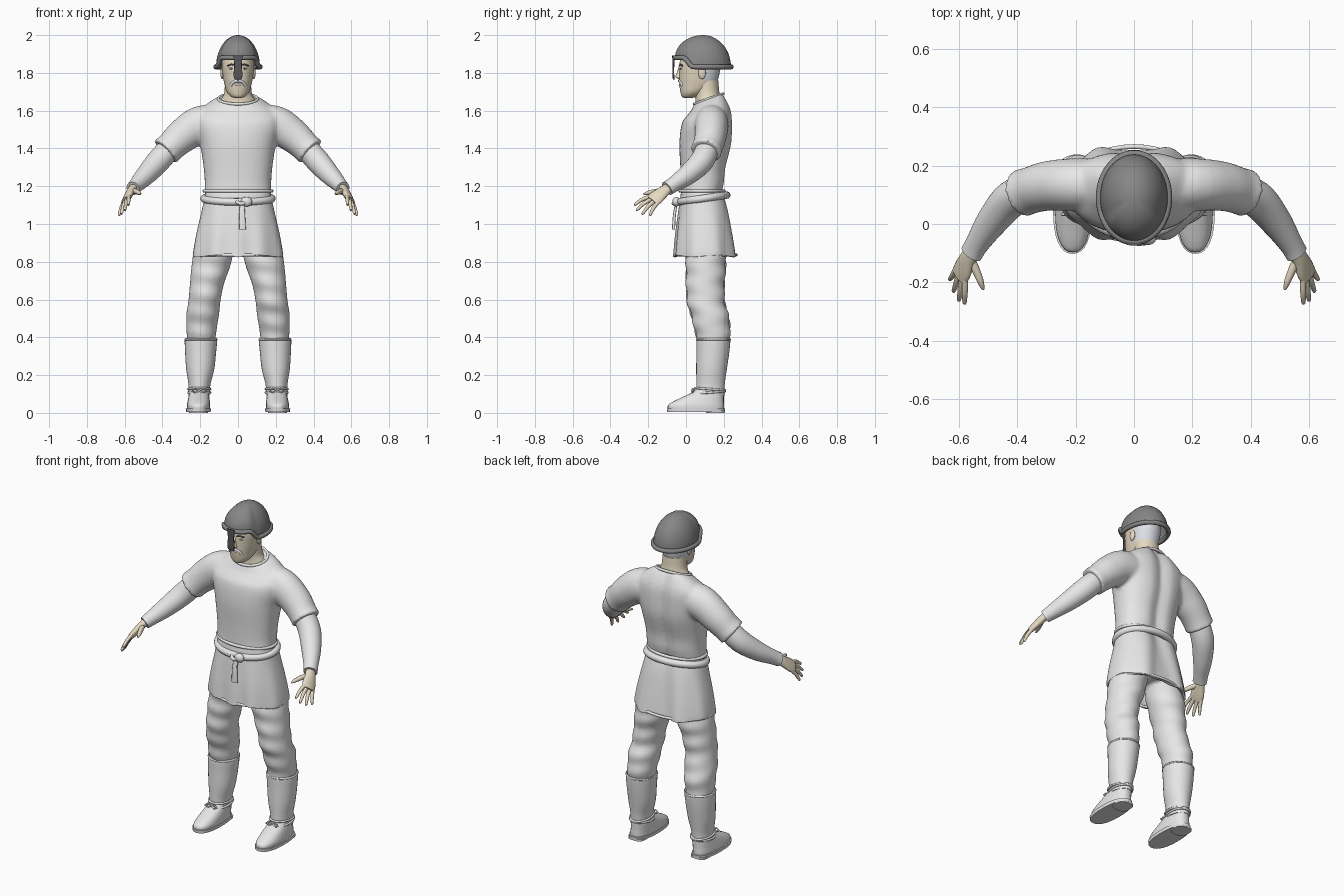
import bpy, bmesh, math
from math import sin, cos, pi, exp
from mathutils import Vector

if bpy.data.objects.get("Cube"):
    bpy.data.objects.remove(bpy.data.objects["Cube"])


def material(name, r, g, b):
    m = bpy.data.materials.new(name)
    m.use_nodes = True
    m.diffuse_color = (r, g, b, 1)
    bsdf = next(n for n in m.node_tree.nodes if n.type == 'BSDF_PRINCIPLED')
    bsdf.inputs["Base Color"].default_value = (r, g, b, 1)
    return m


CLOTH = material("pale cloth", .8, .8, .8)
SKIN = material("skin", .78, .69, .53)
STEEL = material("steel", .24, .24, .24)
DARK = material("dark steel", .1, .1, .1)
HAIR = material("grey hair", .72, .74, .8)


def add(name, bm, *mats, sharp=50):
    bmesh.ops.recalc_face_normals(bm, faces=bm.faces)
    me = bpy.data.meshes.new(name)
    bm.to_mesh(me)
    bm.free()
    for m in mats:
        me.materials.append(m)
    me.shade_smooth()
    me.set_sharp_from_angle(angle=math.radians(sharp))
    ob = bpy.data.objects.new(name, me)
    bpy.context.collection.objects.link(ob)
    return ob


def power(v, p):
    return math.copysign(abs(v) ** p, v)


def loft(rings, wide=None, n=32, steps=5, box=2.0, caps=True, side=1, bm=None):
    """Skin smoothly through rings (x, y, z, rx, ry); level, or square to the path if wide is given."""
    bm = bm or bmesh.new()
    R = [Vector(r) for r in rings]
    P = []
    for i in range(len(R) - 1):
        a, b, c, d = R[max(i - 1, 0)], R[i], R[i + 1], R[min(i + 2, len(R) - 1)]
        for k in range(steps):
            t = k / steps
            P.append(b + .5 * t * ((c - a) + t * ((2 * a - 5 * b + 4 * c - d) + t * (3 * b - a - 3 * c + d))))
    P.append(R[-1])
    loops = []
    for i, p in enumerate(P):
        u, v = Vector((1, 0, 0)), Vector((0, 1, 0))
        if wide:
            t = (P[min(i + 1, len(P) - 1)] - P[max(i - 1, 0)])
            t = Vector(t[:3]).normalized()
            u = Vector(wide)
            u = (u - t * u.dot(t)).normalized()
            v = t.cross(u)
        row = []
        for k in range(n):
            a = 2 * pi * k / n
            q = Vector(p[:3]) + u * p[3] * power(cos(a), 2 / box) + v * p[4] * power(sin(a), 2 / box)
            row.append(bm.verts.new((q.x * side, q.y, q.z)))
        loops.append(row)
    for a, b in zip(loops, loops[1:]):
        for k in range(n):
            bm.faces.new((a[k], a[(k + 1) % n], b[(k + 1) % n], b[k]))
    if caps:
        bm.faces.new(loops[0])
        bm.faces.new(loops[-1])
    return bm


def tube(name, pts, r, mat, cyclic=False):
    cu = bpy.data.curves.new(name, 'CURVE')
    cu.dimensions = '3D'
    cu.bevel_depth, cu.bevel_resolution, cu.use_fill_caps = r, 3, True
    sp = cu.splines.new('POLY')
    sp.points.add(len(pts) - 1)
    for p, c in zip(sp.points, pts):
        p.co = (*c, 1)
    sp.use_cyclic_u = cyclic
    tmp = bpy.data.objects.new(name, cu)
    bm = bmesh.new()
    bm.from_mesh(bpy.data.meshes.new_from_object(tmp))
    bpy.data.objects.remove(tmp)
    return add(name, bm, mat)


def hoop(name, x, y, z, rx, ry, r, mat, tilt=0, n=40):
    A = [2 * pi * k / n for k in range(n)]
    return tube(name, [(x + rx * cos(a), y + ry * sin(a), z + tilt * sin(a)) for a in A], r, mat, True)


def ball(name, loc, scale, mat):
    bm = bmesh.new()
    bmesh.ops.create_uvsphere(bm, u_segments=20, v_segments=12, radius=1)
    bmesh.ops.scale(bm, vec=scale, verts=bm.verts)
    bmesh.ops.translate(bm, vec=loc, verts=bm.verts)
    return add(name, bm, mat)


def fuse(ob, size=.01, rounds=5):
    m = ob.modifiers.new("fuse", 'REMESH')
    m.mode, m.voxel_size, m.use_smooth_shade = 'VOXEL', size, True
    s = ob.modifiers.new("soften", 'SMOOTH')
    s.factor, s.iterations = .5, rounds


def back_groove(bm, depth, width):
    for v in bm.verts:
        if v.co.y > .12:
            v.co.y -= depth * exp(-(v.co.x / width) ** 2)


SIDES = ((1, "left_"), (-1, "right_"))

# Shirt: torso with sloping neckline, fused with short sleeves
shirt = loft([(0, .083, 1.165, .178, .112), (0, .09, 1.22, .176, .118), (0, .093, 1.3, .182, .123),
              (0, .105, 1.42, .2, .14), (0, .112, 1.52, .225, .137), (0, .122, 1.58, .22, .122),
              (0, .125, 1.63, .165, .095), (0, .12, 1.665, .107, .077)], n=48, box=2.3)
back_groove(shirt, .022, .04)
for v in shirt.verts:
    v.co.z += max(0, v.co.z - 1.55) * 3.4 * (v.co.y - .12)
for s, side in SIDES:
    loft([(.08, .13, 1.53, .09, .1), (.2, .135, 1.525, .09, .1), (.295, .13, 1.465, .085, .09),
          (.355, .115, 1.41, .08, .08), (.385, .105, 1.382, .083, .083)], wide=(0, 1, 0), side=s, bm=shirt)
fuse(add("shirt", shirt, CLOTH))
hoop("collar", 0, .12, 1.662, .104, .076, .008, CLOTH, tilt=.027)
hoop("shirt_hem", 0, .085, 1.175, .179, .116, .009, CLOTH)

# Skirt of the tunic with a wavy hem
skirt = loft([(0, .105, .83, .238, .166), (0, .104, .86, .236, .163), (0, .1, .95, .22, .153),
              (0, .095, 1.08, .19, .134), (0, .088, 1.17, .172, .114)], n=64, box=2.3, caps=False)
back_groove(skirt, .025, .05)
for v in skirt.verts:
    low = max(0, 1.1 - v.co.z)
    a = math.atan2(v.co.y - .1, v.co.x)
    v.co.z += .02 * low * sin(5 * a)
    v.co.y += .03 * low * sin(9 * a)
skirt = add("tunic_skirt", skirt, CLOTH)
thick = skirt.modifiers.new("thickness", 'SOLIDIFY')
thick.thickness = .012
hoop("skirt_hem", 0, .105, .836, .232, .16, .008, CLOTH)

# Belt with knot and hanging end
hoop("belt", 0, .09, 1.135, .18, .126, .02, CLOTH, tilt=.018)
ball("belt_knot", (.045, -.052, 1.118), (.03, .02, .026), CLOTH)
hoop("belt_loop", .018, -.05, 1.118, .022, .016, .01, CLOTH, tilt=.01, n=16)
add("belt_end", loft([(.022, -.052, 1.11, .012, .007), (.022, -.062, 1.04, .016, .008),
                      (.024, -.066, .97, .018, .008)], n=16, box=4), CLOTH)

# Trousers: hips and two legs
trousers = loft([(0, .1, .88, .1, .09), (0, .1, .95, .17, .11), (0, .095, 1.1, .16, .1)])
for s, side in SIDES:
    loft([(.1, .1, 1.03, .09, .1), (.125, .105, .88, .105, .107), (.143, .105, .78, .103, .106),
          (.165, .102, .68, .09, .102), (.178, .105, .59, .085, .1), (.187, .125, .52, .087, .1),
          (.193, .14, .44, .08, .095), (.196, .145, .35, .072, .08)], side=s, bm=trousers)
for v in trousers.verts:
    v.co.y += .005 * sin(60 * v.co.z + 8 * v.co.x)
fuse(add("trousers", trousers, CLOTH))

for s, side in SIDES:
    # Boots: shaft, shoe, sole, heel, lacing
    add(side + "boot_shaft", loft([(.196, .145, .392, .078, .082), (.196, .145, .39, .086, .09),
                                   (.198, .142, .32, .082, .087), (.2, .135, .23, .074, .081),
                                   (.204, .13, .15, .058, .075), (.206, .128, .09, .056, .075)], side=s), CLOTH)
    hoop(side + "boot_top", s * .196, .145, .388, .083, .088, .005, CLOTH)
    add(side + "shoe", loft([(.209, .053, .015, .06, .148), (.209, .053, .04, .061, .148),
                             (.208, .066, .06, .059, .134), (.207, .092, .085, .055, .108),
                             (.206, .118, .11, .05, .082), (.206, .125, .125, .046, .073)], box=2.4, side=s), CLOTH)
    add(side + "sole", loft([(.21, .053, .006, .065, .153), (.21, .053, .024, .067, .155)],
                            box=2.4, side=s, steps=1), CLOTH)
    add(side + "heel", loft([(.21, .155, 0, .05, .05), (.21, .155, .012, .052, .05)],
                            box=3, side=s, steps=1), CLOTH)
    for i in range(2):
        hoop(side + "ankle_lace", s * .205, .128, .108 + .018 * i, .058, .079, .006, CLOTH, tilt=.006 * (1 - 2 * i))
    for d in (-1, 1):
        x = s * .205
        tube(side + "lace_bow", [(x, .045, .12), (x + d * .025, .035, .128), (x + d * .04, .032, .115),
                                 (x + d * .02, .036, .108), (x, .042, .117)], .005, CLOTH)

    # Long undersleeve and cuff
    add(side + "undersleeve", loft([(.345, .12, 1.42, .06, .06), (.42, .085, 1.335, .063, .063),
                                    (.485, .01, 1.262, .054, .054), (.535, -.065, 1.21, .041, .041),
                                    (.556, -.1, 1.188, .041, .036)], wide=(0, 1, 0), side=s), CLOTH)
    # Hand: palm, four fingers, thumb
    spread = Vector((.45, .7, -.5)).normalized()
    hand = loft([(.548, -.085, 1.2, .027, .022), (.568, -.118, 1.172, .033, .022),
                 (.585, -.155, 1.142, .042, .019), (.597, -.18, 1.122, .04, .015)],
                wide=spread, side=s, n=20)
    for i, length in enumerate((.088, .1, .094, .075)):
        k = i - 1.5
        base = Vector((.592, -.17, 1.13)) + spread * .02 * k
        way = (Vector((.16, -.78, -.55)) + spread * .2 * k).normalized()
        mid = base + way * length * .55
        tip = base + way * length + Vector((0, .004, -.01))
        loft([(*base, .011, .011), (*mid, .01, .01), (*tip, .007, .007), (*(tip + way * .005), .002, .002)],
             wide=spread, side=s, n=12, steps=3, bm=hand)
    loft([(.56, -.115, 1.178, .015, .015), (.54, -.16, 1.172, .014, .014), (.524, -.2, 1.165, .011, .011),
          (.516, -.225, 1.158, .004, .004)], wide=spread, side=s, n=12, bm=hand)
    add(side + "hand", hand, SKIN)

# Neck and head; hair shows on the back of the head
add("neck", loft([(0, .13, 1.6, .11, .09), (0, .122, 1.652, .094, .072), (0, .112, 1.69, .074, .066),
                  (0, .105, 1.76, .068, .066)]), SKIN)
head = loft([(0, .012, 1.668, .02, .024), (0, .022, 1.676, .04, .045), (0, .04, 1.7, .06, .07),
             (0, .062, 1.74, .072, .097), (0, .07, 1.79, .081, .106), (0, .075, 1.85, .085, .11),
             (0, .08, 1.92, .075, .095)], n=40, box=2.15)
for f in head.faces:
    c = f.calc_center_median()
    f.material_index = int(c.y > .09 and c.z > 1.76)
add("head", head, SKIN, HAIR)
add("nose", loft([(0, -.026, 1.84, .009, .01), (0, -.034, 1.8, .011, .015), (0, -.037, 1.778, .017, .019),
                  (0, -.03, 1.768, .012, .01)], n=16), SKIN)
for s, side in SIDES:
    ball(side + "ear", (s * .083, .085, 1.8), (.01, .02, .033), SKIN)
    ball(side + "eye", (s * .033, -.022, 1.823), (.014, .008, .006), HAIR)
    ball(side + "iris", (s * .033, -.0285, 1.823), (.005, .003, .005), DARK)
    tube(side + "eyebrow", [(s * .014, -.035, 1.84), (s * .035, -.031, 1.845), (s * .055, -.018, 1.838)], .004, DARK)
    tube(side + "moustache", [(0, -.035, 1.758), (s * .018, -.032, 1.756), (s * .033, -.024, 1.744),
                              (s * .037, -.019, 1.73)], .008, HAIR)
tube("lower_lip", [(-.02, -.027, 1.737), (0, -.033, 1.735), (.02, -.027, 1.737)], .006, SKIN)


# Helmet: dome rising over the brow, rolled rim, nose guard
def brim(a):
    t = min(1, max(0, (cos(a) - .35) / .35))
    return 1.832 + .048 * t * t * (3 - 2 * t)


N, M = 64, 14
dome = bmesh.new()
rows = []
for j in range(M):
    p = j / M * pi / 2
    rows.append([dome.verts.new((.116 * cos(p) * sin(a), .09 - .148 * cos(p) * cos(a),
                                 brim(a) + (2 - brim(a)) * sin(p)))
                 for a in (2 * pi * k / N for k in range(N))])
peak = dome.verts.new((0, .09, 2))
for j in range(M):
    for k in range(N):
        q = (k + 1) % N
        if j < M - 1:
            dome.faces.new((rows[j][k], rows[j][q], rows[j + 1][q], rows[j + 1][k]))
        else:
            dome.faces.new((rows[j][k], rows[j][q], peak))
dome = add("helmet_dome", dome, STEEL)
dome.modifiers.new("thickness", 'SOLIDIFY').thickness = .008
tube("helmet_rim", [(.118 * sin(a), .09 - .15 * cos(a), brim(a))
                    for a in (2 * pi * k / N for k in range(N))], .013, STEEL, True)
add("nose_guard", loft([(0, -.064, 1.765, .016, .005), (0, -.067, 1.785, .024, .005),
                        (0, -.067, 1.84, .02, .005), (0, -.066, 1.892, .026, .007)], n=16, box=4), DARK)
